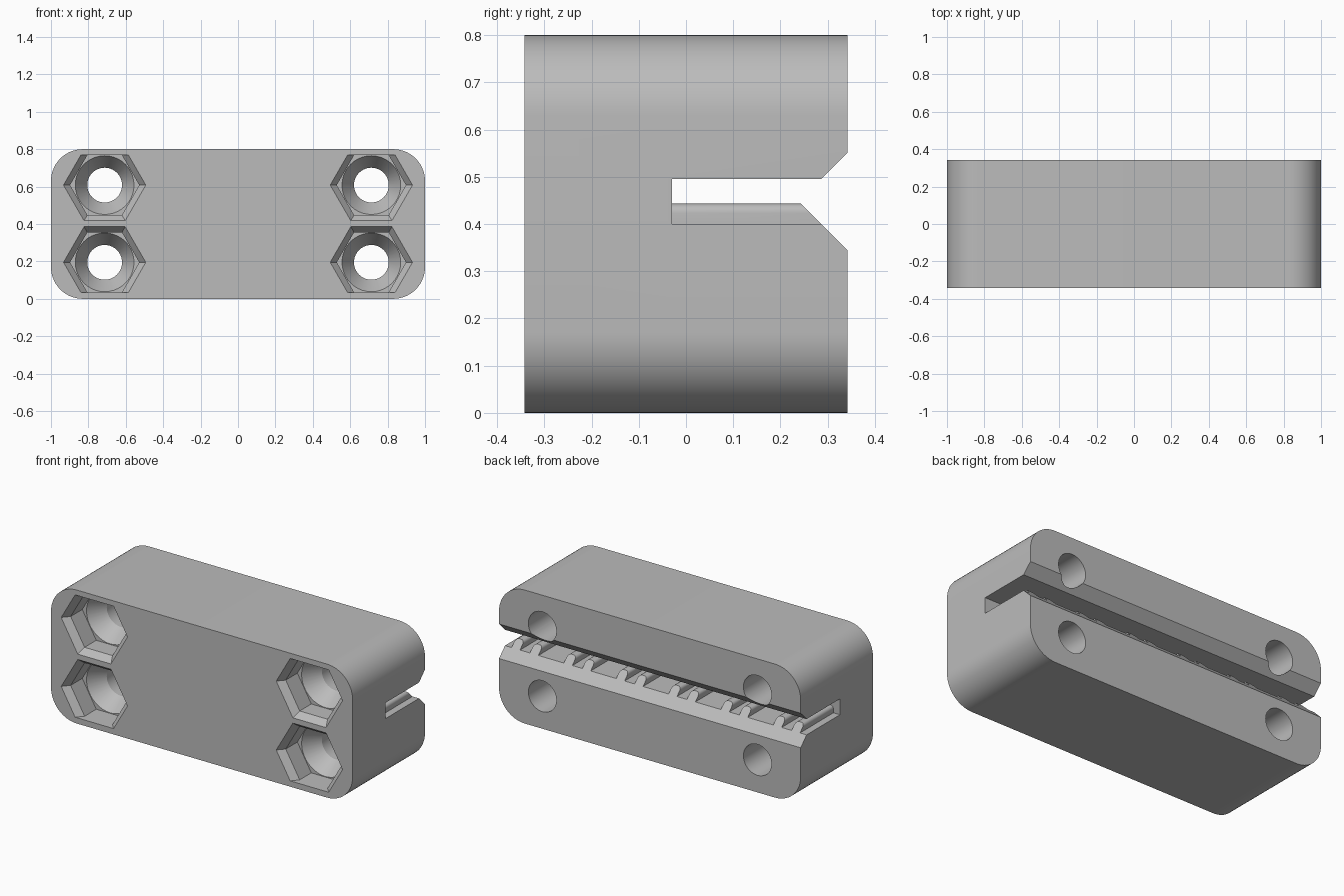
import bpy, bmesh, math

if "Cube" in bpy.data.objects:
    bpy.data.objects.remove(bpy.data.objects["Cube"], do_unlink=True)

FRONT, BACK = -0.342, 0.342
FLOOR, TOOTH_TOP = 0.40, 0.443

grey = bpy.data.materials.new("plain grey")
grey.use_nodes = True
grey.diffuse_color = (0.5, 0.5, 0.5, 1)
grey.node_tree.nodes["Principled BSDF"].inputs["Base Color"].default_value = (0.5, 0.5, 0.5, 1)


def loft(name, rings):
    """Solid through matching rings of points, capped at both ends."""
    bm = bmesh.new()
    loops = [[bm.verts.new(p) for p in ring] for ring in rings]
    n = len(loops[0])
    for a, b in zip(loops, loops[1:]):
        for i in range(n):
            j = (i + 1) % n
            bm.faces.new((a[i], a[j], b[j], b[i]))
    bm.faces.new(loops[0])
    bm.faces.new(loops[-1])
    bmesh.ops.recalc_face_normals(bm, faces=bm.faces)
    mesh = bpy.data.meshes.new(name)
    bm.to_mesh(mesh)
    bm.free()
    mesh.materials.append(grey)
    obj = bpy.data.objects.new(name, mesh)
    bpy.context.collection.objects.link(obj)
    return obj


def cut(target, cutter):
    cutter.hide_render = True
    mod = target.modifiers.new("cut", "BOOLEAN")
    mod.operation, mod.solver, mod.object = "DIFFERENCE", "EXACT", cutter
    bpy.context.view_layer.objects.active = target
    bpy.ops.object.modifier_apply(modifier=mod.name)
    bpy.data.objects.remove(cutter, do_unlink=True)


def smooth(obj):
    bpy.ops.object.select_all(action="DESELECT")
    obj.select_set(True)
    bpy.context.view_layer.objects.active = obj
    bpy.ops.object.shade_smooth_by_angle(angle=math.radians(30))


# Block with rounded long edges
RADIUS, STEPS = 0.17, 14
outline = []
for k, (sx, sz) in enumerate([(1, 1), (-1, 1), (-1, -1), (1, -1)]):
    for s in range(STEPS + 1):
        a = (k + s / STEPS) * math.pi / 2
        outline.append((sx * (1 - RADIUS) + RADIUS * math.cos(a),
                        0.4 + sz * (0.4 - RADIUS) + RADIUS * math.sin(a)))
block = loft("clamp_block", [[(x, y, z) for x, z in outline] for y in (FRONT, BACK)])

# Belt slot with a flared mouth at the back
slot = [(-0.03, FLOOR), (0.286, FLOOR), (0.386, 0.30), (0.386, 0.595), (0.286, 0.495), (-0.03, 0.495)]
cut(block, loft("slot_cutter", [[(x, y, z) for y, z in slot] for x in (-1.1, 1.1)]))


# Nut pockets and bolt holes
def hexagon(r, flat):
    """Hexagon whose outward side stops at the height flat."""
    h = r * math.sqrt(3) / 2
    w = r - flat / math.sqrt(3)
    return [(r, 0), (w, flat), (-w, flat), (-r, 0), (-r / 2, -h), (r / 2, -h)]


R_MOUTH, R_NUT, R_BOLT = 0.22, 0.185, 0.093
WALL = R_NUT * math.sqrt(3) / 2
for cx in (-0.713, 0.713):
    for cz, side in ((0.195, -1), (0.608, 1)):
        rings = []
        for r, y in ((R_MOUTH, FRONT - 0.02), (R_MOUTH, FRONT),
                     (R_NUT, FRONT + 0.04), (R_NUT, FRONT + 0.15)):
            rings.append([(cx + x, y, cz + side * z) for x, z in hexagon(r, WALL)])
        cut(block, loft("nut_cutter", rings))
        rings = []
        for r, y in ((0.157, FRONT + 0.13), (0.157, FRONT + 0.15),
                     (R_BOLT, FRONT + 0.25), (R_BOLT, BACK + 0.1)):
            angles = [math.tau * i / 40 for i in range(40)]
            rings.append([(cx + r * math.cos(a), y, cz + r * math.sin(a)) for a in angles])
        cut(block, loft("bolt_cutter", rings))
smooth(block)

# Belt teeth: pairs around each narrow groove, ends trimmed to the flare
HALF, ROUND = 0.028, 0.02
section = [(-HALF, FLOOR)]
for s in range(13):
    a = math.pi * (1 - s / 12)
    section.append((math.copysign(HALF - ROUND, math.cos(a)) + ROUND * math.cos(a),
                    TOOTH_TOP - ROUND + ROUND * math.sin(a)))
section.append((HALF, FLOOR))
for i in range(6):
    groove = (i - 2.5) * 0.347
    for side in (-1, 1):
        x0 = groove + side * 0.061
        tooth = loft("belt_tooth", [[(x0 + x, -0.03, z) for x, z in section],
                                    [(x0 + x, 0.286 - (z - FLOOR), z) for x, z in section]])
        smooth(tooth)
